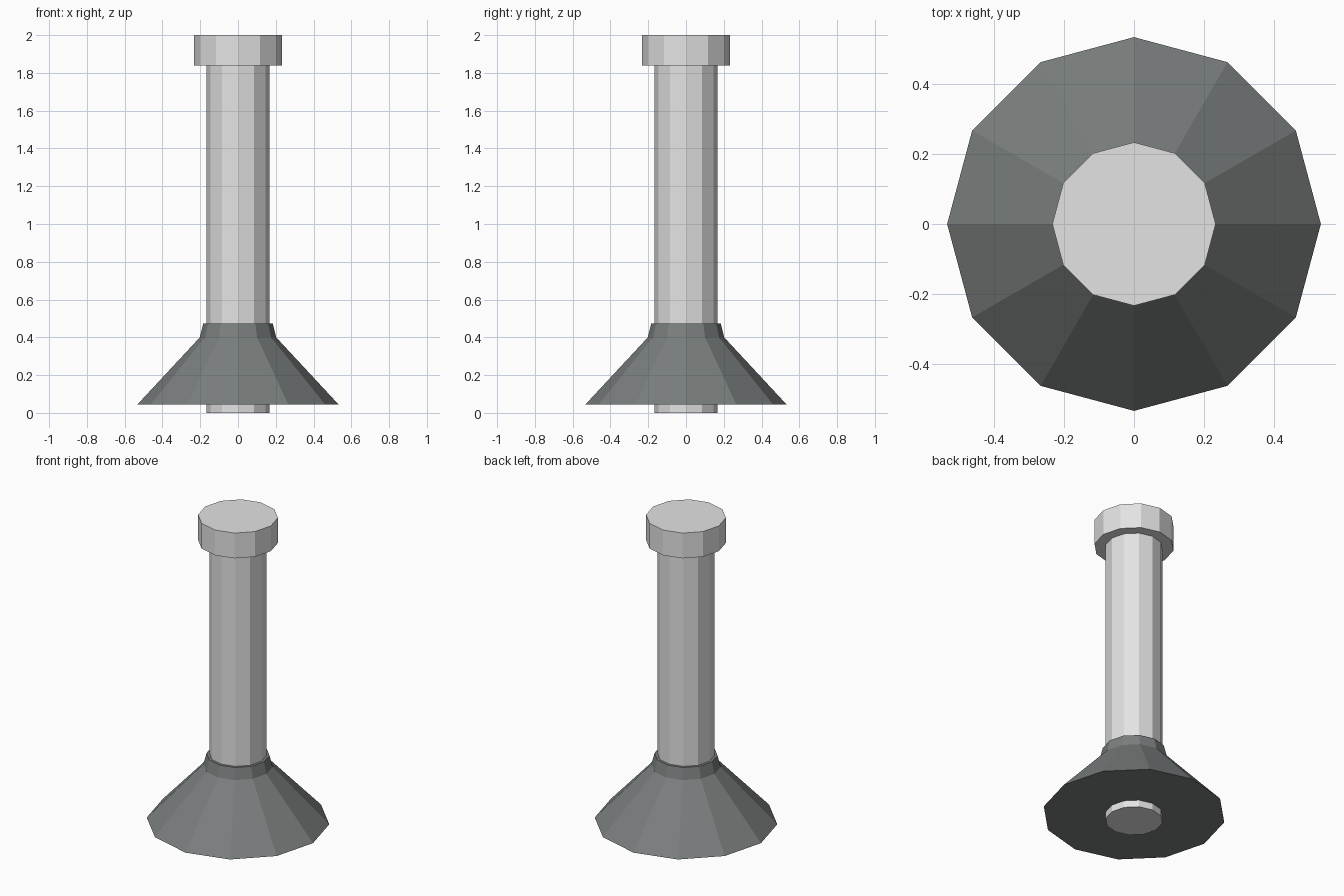
import bpy
import bmesh
from math import cos, sin, tau

if "Cube" in bpy.data.objects:
    bpy.data.objects.remove(bpy.data.objects["Cube"], do_unlink=True)

SIDES = 12


def material(name, rgb):
    mat = bpy.data.materials.new(name)
    mat.use_nodes = True
    mat.diffuse_color = (*rgb, 1)
    bsdf = mat.node_tree.nodes["Principled BSDF"]
    bsdf.inputs["Base Color"].default_value = (*rgb, 1)
    return mat


def lathe(name, profile, mat):
    """Closed flat-faced solid from (radius, height) pairs, bottom to top."""
    bm = bmesh.new()
    rings = [[bm.verts.new((r * cos(tau * i / SIDES), r * sin(tau * i / SIDES), z))
              for i in range(SIDES)] for r, z in profile]
    for low, high in zip(rings, rings[1:]):
        for i in range(SIDES):
            j = (i + 1) % SIDES
            bm.faces.new((low[i], low[j], high[j], high[i]))
    bm.faces.new(rings[0][::-1])
    bm.faces.new(rings[-1])
    mesh = bpy.data.meshes.new(name)
    bm.to_mesh(mesh)
    bm.free()
    mesh.materials.append(mat)
    obj = bpy.data.objects.new(name, mesh)
    bpy.context.collection.objects.link(obj)
    return obj


light_grey = material("light grey", (0.77, 0.77, 0.77))
dark_grey = material("dark grey", (0.195, 0.21, 0.208))

# Shaft running through the flared skirt, with a wider cap on top
lathe("shaft", [(0.167, 0), (0.167, 1.85)], light_grey)
lathe("cap", [(0.233, 1.838), (0.233, 2)], light_grey)

# Flared skirt with a short tapered collar
lathe("skirt", [(0.533, 0.044), (0.202, 0.4), (0.184, 0.472)], dark_grey)
